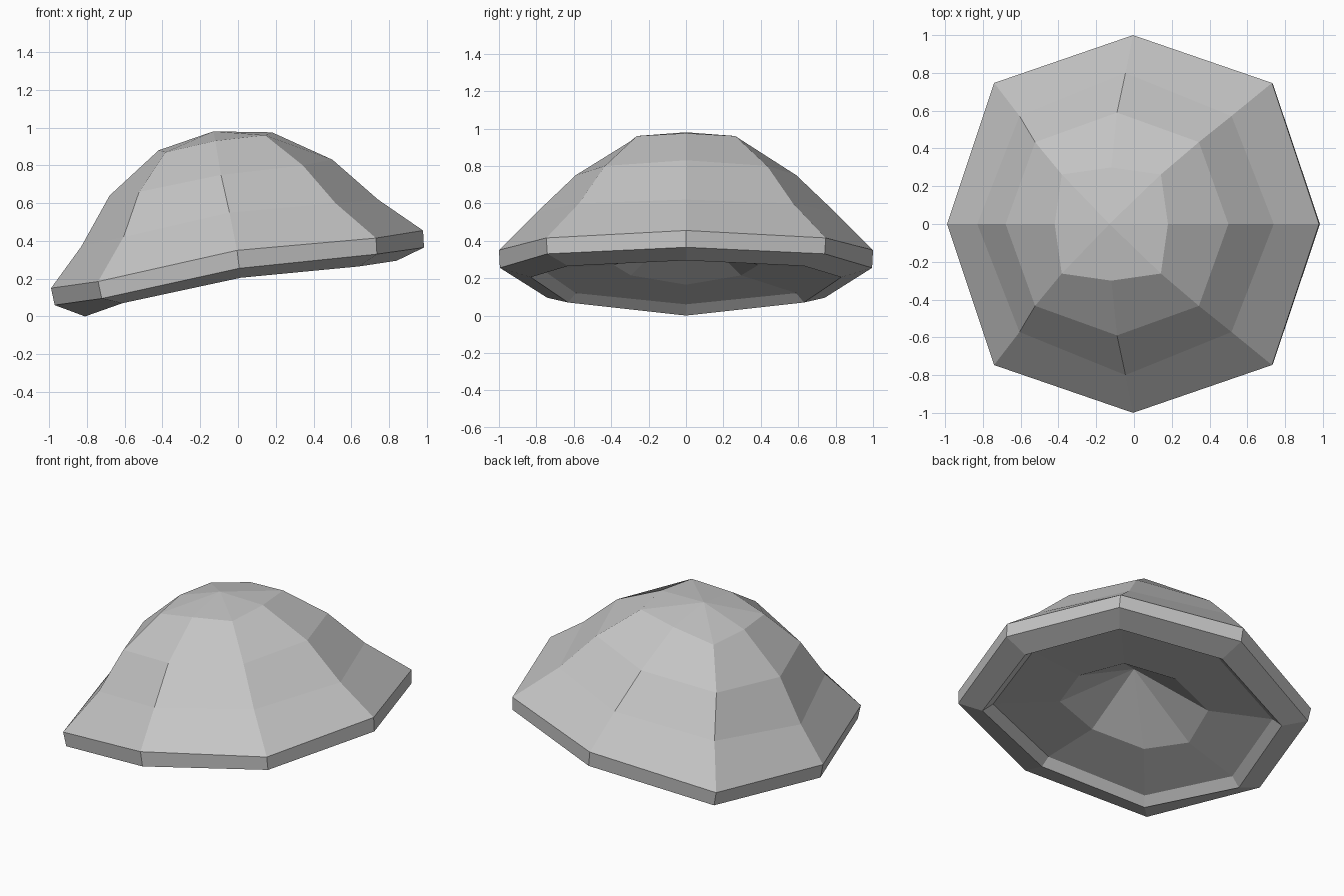
import bpy
import bmesh

# Remove the default object
default = bpy.data.objects.get("Cube")
if default:
    bpy.data.objects.remove(default, do_unlink=True)

# Single flat grey
grey = bpy.data.materials.new("pale_grey")
grey.use_nodes = True
colour = (0.56, 0.56, 0.56, 1.0)
grey.diffuse_color = colour
grey.node_tree.nodes["Principled BSDF"].inputs["Base Color"].default_value = colour


def add_ring(bm, centre, rx, ry, corner, heights):
    """Eight-sided loop, mirrored across y; heights run from the left end (-x) to the right end (+x)."""
    low, low_corner, middle, high_corner, high = heights
    outline = [
        (rx, 0, high),
        (rx * corner, ry * corner, high_corner),
        (0, ry, middle),
        (-rx * corner, ry * corner, low_corner),
        (-rx, 0, low),
        (-rx * corner, -ry * corner, low_corner),
        (0, -ry, middle),
        (rx * corner, -ry * corner, high_corner),
    ]
    return [bm.verts.new((centre + x, y, z)) for x, y, z in outline]


def bridge(bm, upper, lower):
    """Join two loops with a band of quads."""
    for i in range(len(upper)):
        j = (i + 1) % len(upper)
        bm.faces.new((upper[i], lower[i], lower[j], upper[j]))


def close_with_point(bm, ring, position):
    """Close a loop with a fan of triangles."""
    tip = bm.verts.new(position)
    for i in range(len(ring)):
        bm.faces.new((tip, ring[i], ring[(i + 1) % len(ring)]))


# Loops from the crown, over the rim and into the hollow:
# centre x, half width, half depth, corner factor, heights
crown_loop = (-0.12, 0.30, 0.30, 0.875, (0.88, 0.87, 0.93, 0.96, 0.975))
shoulder_loop = (-0.09, 0.59, 0.59, 0.735, (0.64, 0.66, 0.75, 0.80, 0.83))
skirt_loop = (-0.045, 0.785, 0.80, 0.715, (0.37, 0.42, 0.55, 0.60, 0.62))
rim_top = (-0.005, 0.985, 1.0, 0.747, (0.15, 0.185, 0.35, 0.415, 0.455))
rim_bottom = (0.007, 0.978, 0.995, 0.745, (0.06, 0.095, 0.255, 0.33, 0.365))
lip_loop = (0.015, 0.825, 0.83, 0.76, (0.0, 0.07, 0.205, 0.265, 0.295))
inner_lip = (0.01, 0.77, 0.775, 0.76, (0.06, 0.12, 0.25, 0.31, 0.34))
socket_loop = (0.0, 0.425, 0.386, 0.765, (0.165, 0.215, 0.27, 0.297, 0.307))

bm = bmesh.new()
rings = [
    add_ring(bm, *loop)
    for loop in (crown_loop, shoulder_loop, skirt_loop, rim_top,
                 rim_bottom, lip_loop, inner_lip, socket_loop)
]
for upper, lower in zip(rings, rings[1:]):
    bridge(bm, upper, lower)

# Crown tip and hollow socket
close_with_point(bm, rings[0], (-0.13, 0, 0.98))
close_with_point(bm, rings[-1], (0, 0, 0.51))
bmesh.ops.recalc_face_normals(bm, faces=bm.faces)

mesh = bpy.data.meshes.new("tilted_cap")
bm.to_mesh(mesh)
bm.free()
mesh.materials.append(grey)
cap = bpy.data.objects.new("tilted_cap", mesh)
bpy.context.collection.objects.link(cap)
